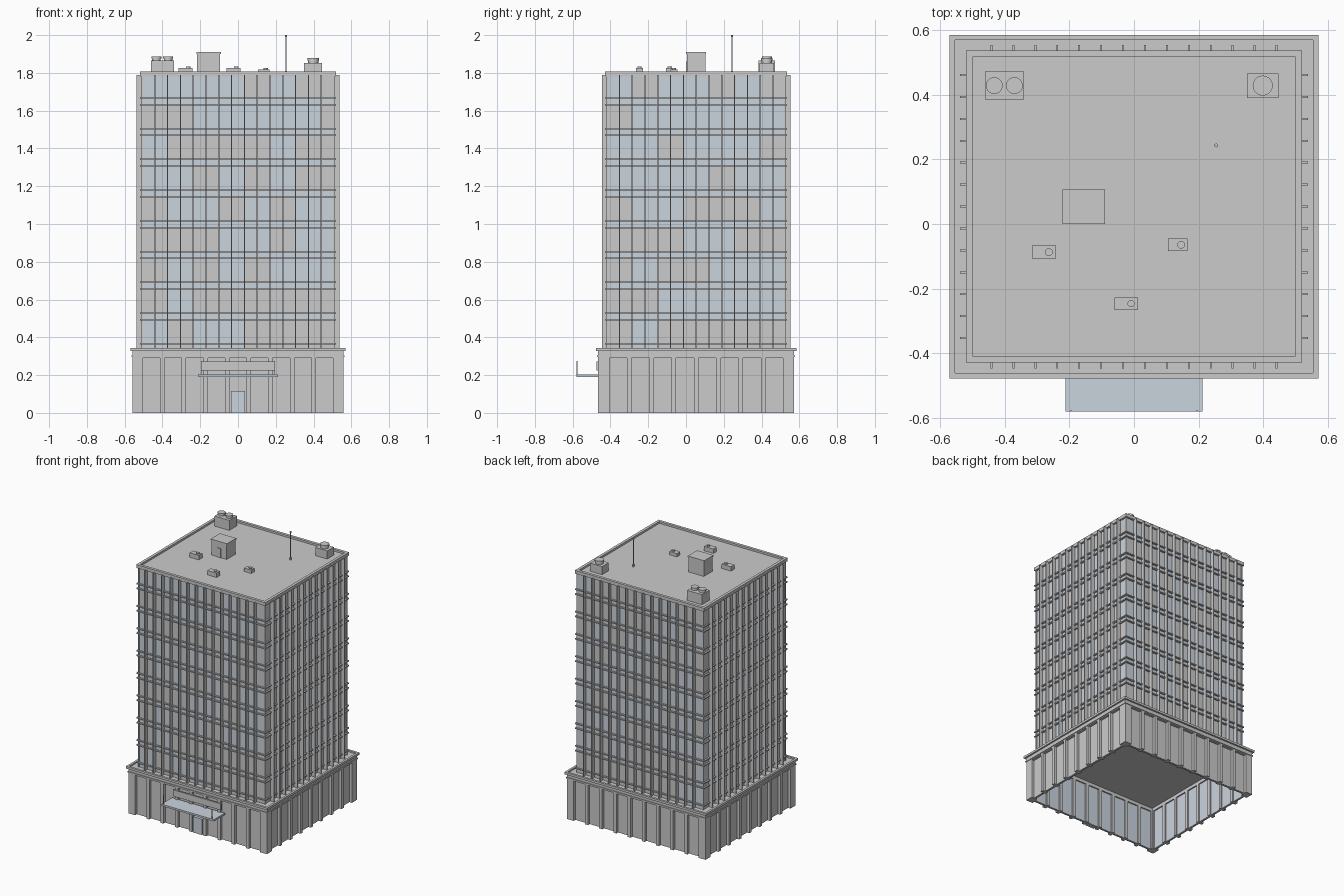
import bpy, bmesh, math, random
from mathutils import Matrix, Vector

if "Cube" in bpy.data.objects:
    bpy.data.objects.remove(bpy.data.objects["Cube"])

random.seed(4)
CY = 0.054                      # depth centre of the building
TX, TY = 0.508, 0.47            # tower glass half sizes
PX, PY = 0.558, 0.519           # podium half sizes
FLOORS, Z0, PITCH, PANE = 9, 0.365, 0.1628, 0.128


def material(name, col):
    m = bpy.data.materials.new(name)
    m.diffuse_color = (*col, 1)
    m.use_nodes = True
    m.node_tree.nodes["Principled BSDF"].inputs["Base Color"].default_value = m.diffuse_color
    return m


GLASS = material("glass_blue", (0.60, 0.66, 0.73))


def cube(bm, x0, x1, y0, y1, z0, z1):
    c = Vector(((x0 + x1) / 2, (y0 + y1) / 2, (z0 + z1) / 2))
    s = Matrix.Diagonal((abs(x1 - x0), abs(y1 - y0), abs(z1 - z0), 1))
    bmesh.ops.create_cube(bm, size=1, matrix=Matrix.Translation(c) @ s)


def tube(bm, x, y, r, z0, z1, seg=20):
    bmesh.ops.create_cone(bm, cap_ends=True, segments=seg, radius1=r, radius2=r,
                          depth=z1 - z0, matrix=Matrix.Translation((x, y, (z0 + z1) / 2)))


def finish(bm, name, mat=None):
    me = bpy.data.meshes.new(name)
    bm.to_mesh(me)
    bm.free()
    ob = bpy.data.objects.new(name, me)
    bpy.context.collection.objects.link(ob)
    if mat:
        me.materials.append(mat)
    return ob


def box(name, *b, mat=None):
    bm = bmesh.new()
    cube(bm, *b)
    return finish(bm, name, mat)


def facade(bm, side, hx, hy, u0, u1, d0, d1, z0, z1):
    """Box on one side: u runs along the wall, d outward from it."""
    if side in (0, 2):
        s = 1 if side == 0 else -1
        cube(bm, s * u0, s * u1, CY - s * (hy + d0), CY - s * (hy + d1), z0, z1)
    else:
        s = 1 if side == 1 else -1
        cube(bm, s * (hx + d0), s * (hx + d1), CY + s * u0, CY + s * u1, z0, z1)


def ring(bm, hx, hy, w, z0, z1):
    """Rectangular frame with outer half sizes hx, hy and width w."""
    for s in (-1, 1):
        cube(bm, -hx, hx, CY + s * hy, CY + s * (hy - w), z0, z1)
        cube(bm, s * hx, s * (hx - w), CY - hy + w, CY + hy - w, z0, z1)


# --- podium: piers, panels, inner glazing (open underneath) ---
piers, panels, inner = bmesh.new(), bmesh.new(), bmesh.new()
for side in range(4):
    h, n, pitch = (PX, 9, 0.1145) if side % 2 == 0 else (PY, 8, 0.118)
    e = n * pitch / 2
    for i in range(1, n):
        u = -e + i * pitch
        facade(piers, side, PX, PY, u - 0.012, u + 0.012, -0.045, 0, 0, 0.292)
    for s in (-1, 1):           # corner piers
        facade(piers, side, PX, PY, s * (e - 0.012), s * (h - 0.0005), -0.045, 0, 0, 0.292)
    facade(panels, side, PX, PY, -h + 0.03, h - 0.03, -0.03, -0.02, 0, 0.292)
    facade(inner, side, PX, PY, -h + 0.04, h - 0.04, -0.036, -0.031, 0, 0.31)
finish(piers, "podium_piers")
finish(panels, "podium_panels")
finish(inner, "podium_inner_glazing", GLASS)

bm = bmesh.new()
ring(bm, PX, PY, 0.045, 0.29, 0.328)
ring(bm, PX + 0.005, PY + 0.005, 0.015, 0.297, 0.305)
ring(bm, 0.57, 0.531, 0.016, 0.327, 0.343)
finish(bm, "podium_cornice")
box("podium_roof", -PX + 0.002, PX - 0.002, CY - PY + 0.002, CY + PY - 0.002, 0.314, 0.333)

# --- entrance ---
front = CY - PY
box("door", -0.037, 0.037, front - 0.001, front + 0.03, 0, 0.115, mat=GLASS)
box("canopy", -0.212, 0.212, -0.58, front + 0.01, 0.19, 0.203, mat=GLASS)
bm = bmesh.new()
for s in (-1, 1):
    cube(bm, s * 0.193, s * 0.197, -0.579, -0.575, 0.2, 0.275)
finish(bm, "canopy_rods")
box("entrance_board", -0.192, 0.192, front - 0.008, front + 0.002, 0.225, 0.272)

# --- tower glass, blind panes, ledges, fins ---
box("tower_glass", -TX, TX, CY - TY, CY + TY, 0.325, 1.788, mat=GLASS)

# grey cells per floor, bottom floor first
FRONT = ["14567", "0234567", "024", "0125", "035", "2467", "123467", "017", "467"]
RIGHT = ["023456", "01", "023", "01256", "0345", "4", "26", "0", "146"]
blinds, ledges, fins = bmesh.new(), bmesh.new(), bmesh.new()
for side in range(4):
    h, n = (TX, 14) if side % 2 == 0 else (TY, 13)
    for f in range(FLOORS):
        z = Z0 + f * PITCH
        top = min(z + PANE, 1.787)
        if side < 2:
            cells = [int(c) for c in (FRONT, RIGHT)[side][f]]
        else:
            cells = [c for c in range(8 - side % 2) if random.random() < 0.42]
        for c in cells:
            u = -h + c * 0.136
            facade(blinds, side, TX, TY, u, min(u + 0.136, h), -0.002, 0.002,
                   z if f else 0.335, top)
        for zl in (z - 0.004, top - 0.004):
            facade(ledges, side, TX, TY, -h - 0.012, h + 0.012, -0.004, 0.012, zl, zl + 0.008)
    for i in range(n):
        u = (i - (n - 1) / 2) * 0.0678
        facade(fins, side, TX, TY, u - 0.003, u + 0.003, -0.004, 0.03, 0.33, 1.79)
    for s in (-1, 1):           # corner mullions
        facade(fins, side, TX, TY, s * (h - 0.006), s * (h + 0.004), -0.006, 0.004, 0.33, 1.79)
finish(blinds, "blind_panes")
finish(ledges, "floor_ledges")
finish(fins, "window_fins")

# --- roof and parapet ---
box("roof_deck", -0.515, 0.515, CY - 0.477, CY + 0.477, 1.78, 1.793)
bm = bmesh.new()
ring(bm, 0.52, 0.482, 0.02, 1.785, 1.807)
finish(bm, "roof_parapet")

# stair house with overhanging cap and a door
bm = bmesh.new()
cube(bm, -0.216, -0.094, 0.004, 0.103, 1.79, 1.903)
cube(bm, -0.221, -0.089, 0.0, 0.107, 1.901, 1.91)
cube(bm, -0.175, -0.14, 0.001, 0.01, 1.79, 1.86)
finish(bm, "stair_house")


# rooftop units: footprint, top, fans (x, y), fan radius, fan height
def unit(name, x0, x1, y0, y1, top, fans, r, fh):
    bm = bmesh.new()
    cube(bm, x0, x1, y0, y1, 1.79, top)
    for x, y in fans:
        tube(bm, x, y, r * 0.88, top - 0.002, top + fh * 0.6)
        tube(bm, x, y, r, top + fh * 0.55, top + fh)
    ob = finish(bm, name)
    bpy.context.view_layer.objects.active = ob
    ob.select_set(True)
    bpy.ops.object.shade_smooth_by_angle()
    ob.select_set(False)


unit("cooling_unit_large", -0.46, -0.34, 0.385, 0.472, 1.866,
     [(-0.432, 0.428), (-0.37, 0.428)], 0.026, 0.02)
unit("cooling_unit_small", 0.35, 0.446, 0.39, 0.466, 1.852, [(0.398, 0.428)], 0.031, 0.026)
unit("vent_left", -0.315, -0.241, -0.107, -0.067, 1.825, [(-0.263, -0.087)], 0.012, 0.008)
unit("vent_middle", -0.061, 0.013, -0.266, -0.227, 1.825, [(-0.009, -0.246)], 0.011, 0.008)
unit("vent_right", 0.105, 0.166, -0.083, -0.045, 1.817, [(0.146, -0.064)], 0.012, 0.008)

# antenna mast
bm = bmesh.new()
tube(bm, 0.254, 0.243, 0.003, 1.79, 1.995, 8)
tube(bm, 0.254, 0.243, 0.006, 1.99, 2.0, 8)
tube(bm, 0.254, 0.243, 0.006, 1.79, 1.81, 8)
finish(bm, "antenna")
